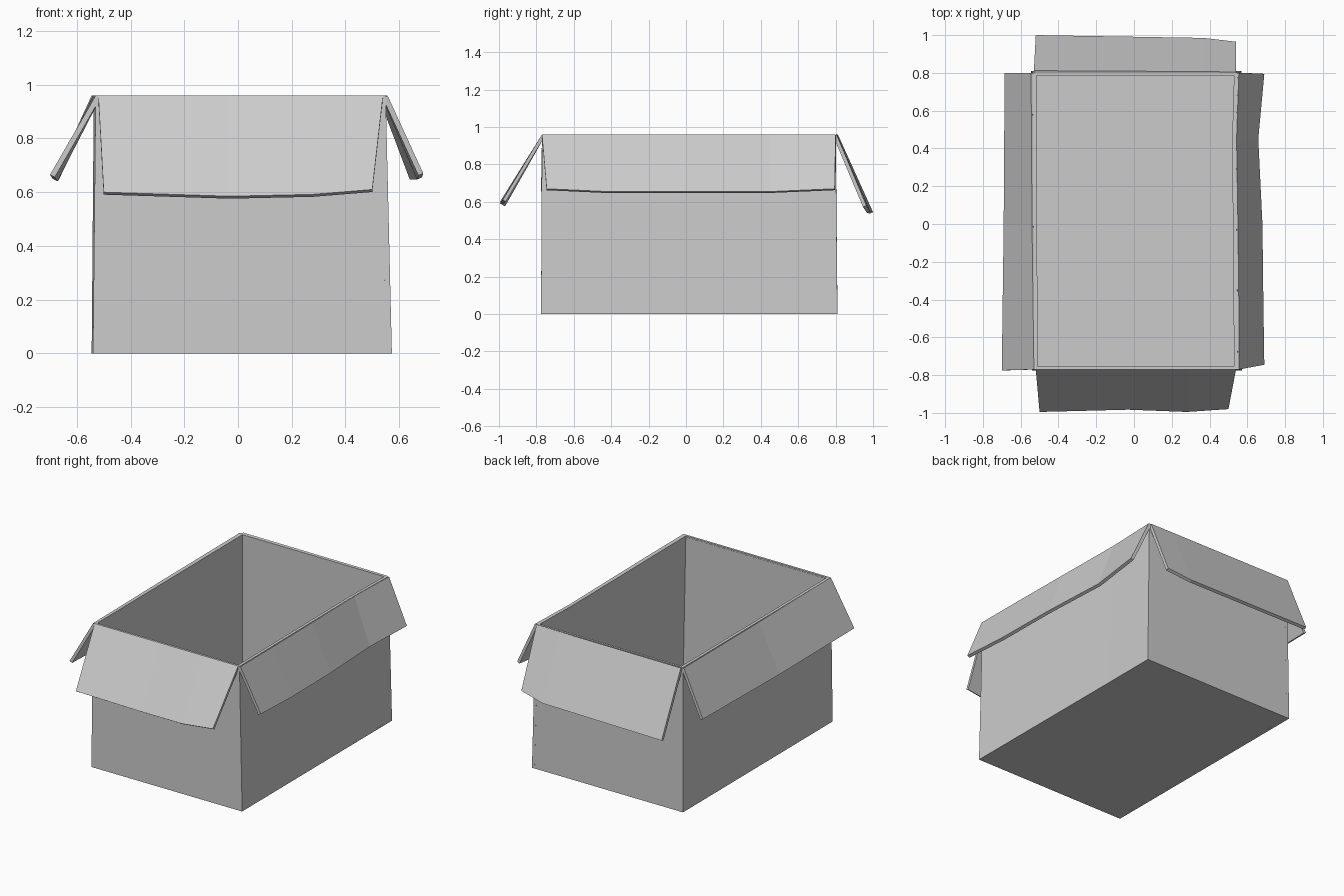
import bpy


def sheet(name, lower, upper, thick):
    """Cardboard strip between two matching edges (outer side), thickened inward."""
    n = len(lower)
    faces = [(i, i + 1, n + i + 1, n + i) for i in range(n - 1)]
    mesh = bpy.data.meshes.new(name)
    mesh.from_pydata(lower + upper, [], faces)
    obj = bpy.data.objects.new(name, mesh)
    bpy.context.collection.objects.link(obj)
    mod = obj.modifiers.new("thickness", 'SOLIDIFY')
    mod.thickness = thick
    mod.offset = -1
    return obj


H = 0.96

# Floor
sheet("floor", [(-0.54, -0.77, 0.01), (0.57, -0.77, 0.01)],
      [(-0.54, 0.805, 0.01), (0.57, 0.805, 0.01)], 0.01)

# Walls, counter-clockwise seen from above
sheet("front_wall", [(-0.54, -0.775, 0), (0.573, -0.775, 0)],
      [(-0.53, -0.77, H), (0.545, -0.77, H)], 0.015)
sheet("right_wall", [(0.573, -0.775, 0), (0.57, 0.45, 0), (0.57, 0.81, 0)],
      [(0.55, -0.77, H), (0.54, 0.45, H), (0.55, 0.80, H)], 0.02)
sheet("back_wall", [(0.57, 0.81, 0), (-0.54, 0.81, 0)],
      [(0.55, 0.80, H), (-0.53, 0.80, H)], 0.015)
sheet("left_wall", [(-0.545, 0.81, 0), (-0.54, -0.775, 0)],
      [(-0.537, 0.80, H), (-0.53, -0.77, H)], 0.02)

# Flaps folded outward, with slightly bent lower edges
sheet("front_flap",
      [(-0.50, -0.995, 0.60), (-0.03, -0.983, 0.585), (0.28, -0.995, 0.592), (0.50, -0.98, 0.61)],
      [(-0.52, -0.77, H), (-0.03, -0.77, H), (0.28, -0.77, H), (0.54, -0.77, H)], 0.018)
sheet("right_flap",
      [(0.69, -0.745, 0.67), (0.685, -0.42, 0.655), (0.68, 0.0, 0.655),
       (0.658, 0.45, 0.655), (0.69, 0.795, 0.67)],
      [(0.557, -0.77, H), (0.555, -0.42, H), (0.55, 0.0, H),
       (0.543, 0.45, H), (0.555, 0.80, H)], 0.02)
sheet("back_flap",
      [(0.54, 0.965, 0.58), (0.37, 0.985, 0.55), (-0.52, 1.0, 0.545)],
      [(0.54, 0.805, H), (0.37, 0.807, H), (-0.53, 0.812, H)], 0.02)
sheet("left_flap",
      [(-0.685, 0.80, 0.655), (-0.69, 0.0, 0.65), (-0.70, -0.775, 0.665)],
      [(-0.545, 0.80, H), (-0.54, 0.0, H), (-0.53, -0.77, H)], 0.02)
